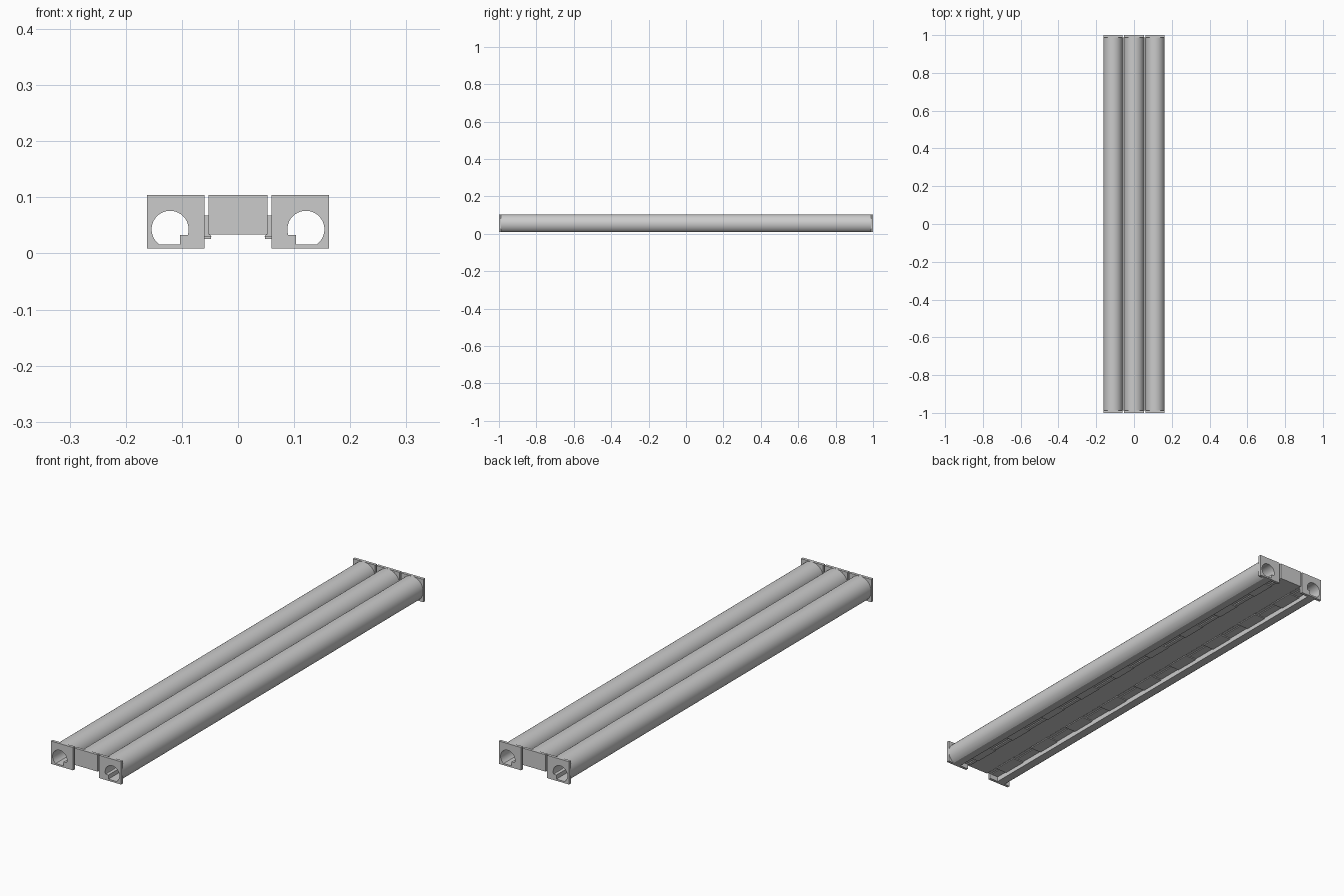
import bpy, bmesh
from math import sin, cos, radians

if "Cube" in bpy.data.objects:
    bpy.data.objects.remove(bpy.data.objects["Cube"])


def arc(cx, cz, r, a0, a1, n=40):
    pts = []
    for i in range(n + 1):
        a = radians(a0 + (a1 - a0) * i / n)
        pts.append((cx + r * cos(a), cz + r * sin(a)))
    return pts


def rect(x0, x1, z0, z1):
    return [(x0, z0), (x1, z0), (x1, z1), (x0, z1)]


def prism(name, loops, spans, side=1, smooth=False):
    """Extrude closed XZ outlines (inner loops become holes) along each Y span."""
    bm = bmesh.new()
    for y0, y1 in spans:
        caps = ([], [])
        for loop in loops:
            rings = [[bm.verts.new((side * x, y, z)) for x, z in loop] for y in (y0, y1)]
            n = len(loop)
            for i in range(n):
                j = (i + 1) % n
                bm.faces.new((rings[0][i], rings[0][j], rings[1][j], rings[1][i]))
                for cap, ring in zip(caps, rings):
                    cap.append(bm.edges.get((ring[i], ring[j])))
        for cap in caps:
            bmesh.ops.triangle_fill(bm, edges=cap, use_beauty=True)
    bmesh.ops.recalc_face_normals(bm, faces=bm.faces[:])
    mesh = bpy.data.meshes.new(name)
    bm.to_mesh(mesh)
    bm.free()
    ob = bpy.data.objects.new(name, mesh)
    bpy.context.collection.objects.link(ob)
    if smooth:
        bpy.ops.object.select_all(action='DESELECT')
        bpy.context.view_layer.objects.active = ob
        ob.select_set(True)
        bpy.ops.object.shade_smooth_by_angle(angle=radians(30))
    return ob


T = 0.988                                   # inner face of the end plates
plates = [(-1, -T), (T, 1)]
body = [(-T, T)]

# Cross-sections of the outer tubes: stepped round shell and its bore
shell = arc(.111, .0535, .0505, 207.7, -61.8) + [(.100, .009), (.100, .030)]
bore = arc(.121, .043, .033, 197.6, -54.9) + [(.103, .016), (.103, .033)]

# Spacing of the locking tabs along the length
tabs = [(-.88 + .22 * i - .055, -.88 + .22 * i + .055) for i in range(9)]

for side, label in ((-1, "left"), (1, "right")):
    # Hollow side tube with a square plate at each end
    prism(label + "_tube", [shell, bore], body, side, True)
    prism(label + "_end_plates", [rect(.060, .162, .009, .104), bore], plates, side, True)
    # Joining rail in the gap beside the middle slat, with a sloped lower lip
    rail = [(.047, .030), (.061, .030), (.061, .068), (.053, .068), (.053, .036)]
    prism(label + "_joining_rail", [rail], body, side)
    # Tabs reaching into the step under the tube
    prism(label + "_locking_tabs", [rect(.048, .0995, .026, .030)], tabs, side)

# Round-topped middle slat with flat underside and end plates
slat = arc(0, .051, .053, 0, 180) + [(-.053, .034), (.053, .034)]
prism("middle_slat", [slat], body, 1, True)
prism("middle_end_plates", [rect(-.053, .053, .034, .104)], plates)
